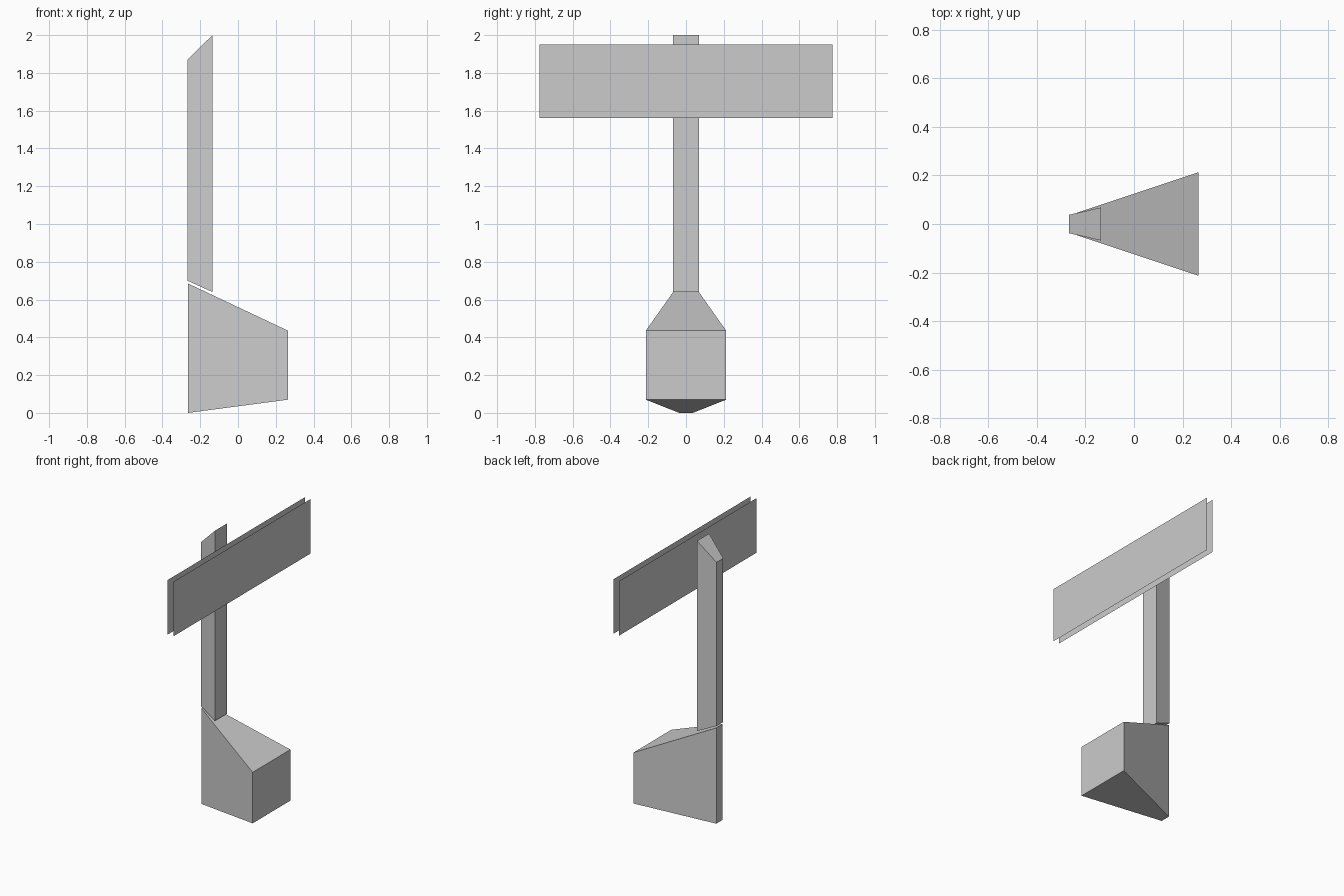
import bpy

cube = bpy.data.objects.get("Cube")
if cube:
    bpy.data.objects.remove(cube, do_unlink=True)

GREY = (0.6, 0.6, 0.6, 1.0)
grey = bpy.data.materials.new("light_grey")
grey.use_nodes = True
grey.diffuse_color = GREY
grey.node_tree.nodes["Principled BSDF"].inputs["Base Color"].default_value = GREY


def add_part(name, verts, faces):
    mesh = bpy.data.meshes.new(name)
    mesh.from_pydata(verts, [], faces)
    mesh.materials.append(grey)
    obj = bpy.data.objects.new(name, mesh)
    bpy.context.collection.objects.link(obj)
    return obj


def tapered_prism(name, profile):
    """Side profile of (x, half width, z) corners, spread evenly to both sides."""
    n = len(profile)
    verts = [(x, side * w, z) for side in (-1, 1) for x, w, z in profile]
    faces = [tuple(range(n)), tuple(reversed(range(n, 2 * n)))]
    for i in range(n):
        j = (i + 1) % n
        faces.append((j, i, i + n, j + n))
    return add_part(name, verts, faces)


def sign_panel(name, x):
    """Single flat sheet facing +x."""
    w, low, high = 0.775, 1.56, 1.95
    verts = [(x, -w, low), (x, w, low), (x, w, high), (x, -w, high)]
    return add_part(name, verts, [(0, 1, 2, 3)])


# Wedge-shaped foot, widening towards +x
tapered_prism("base_block", [(-0.265, 0.036, 0.0), (0.265, 0.213, 0.07),
                             (0.265, 0.213, 0.435), (-0.265, 0.036, 0.685)])

# Upright post with slanted ends
tapered_prism("post", [(-0.268, 0.038, 0.70), (-0.135, 0.068, 0.64),
                       (-0.135, 0.068, 2.0), (-0.268, 0.038, 1.87)])

# Pair of parallel panels
sign_panel("front_panel", 0.032)
sign_panel("rear_panel", -0.014)
